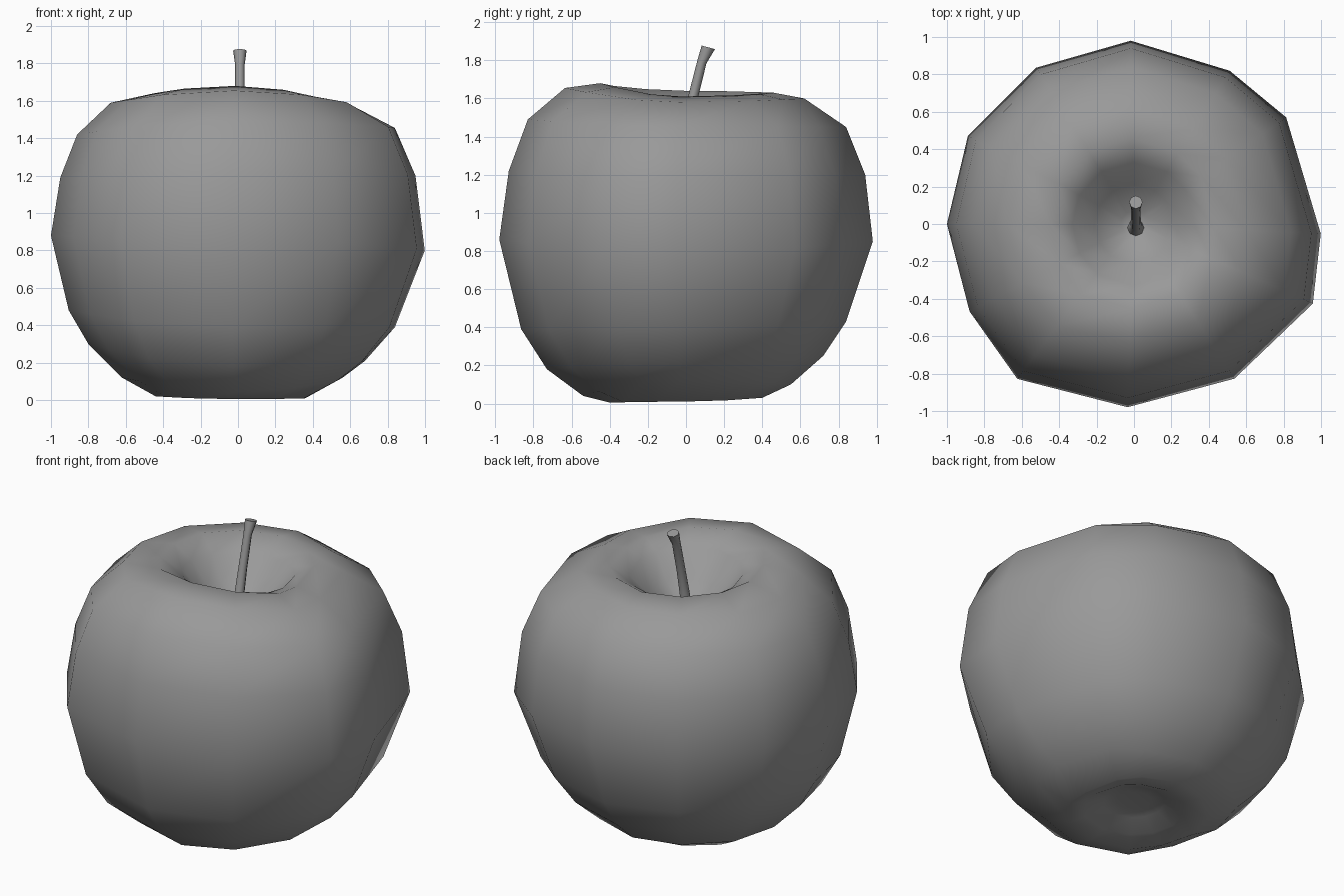
import bpy
import bmesh
from math import sin, cos, radians, pi
from mathutils import Vector

cube = bpy.data.objects.get("Cube")
if cube:
    bpy.data.objects.remove(cube)

grey = bpy.data.materials.new("mid grey")
grey.use_nodes = True
colour = (0.32, 0.32, 0.32, 1)
grey.diffuse_color = colour
grey.node_tree.nodes["Principled BSDF"].inputs["Base Color"].default_value = colour


def make_object(name, rings, start, end, angle):
    """Skin a list of point rings, closing each end with a fan to a centre point."""
    bm = bmesh.new()
    loops = [[bm.verts.new(p) for p in ring] for ring in rings]
    n = len(loops[0])
    for low, high in zip(loops, loops[1:]):
        for i in range(n):
            j = (i + 1) % n
            bm.faces.new((low[i], low[j], high[j], high[i]))
    first, last = bm.verts.new(start), bm.verts.new(end)
    for i in range(n):
        j = (i + 1) % n
        bm.faces.new((first, loops[0][j], loops[0][i]))
        bm.faces.new((last, loops[-1][i], loops[-1][j]))
    bmesh.ops.recalc_face_normals(bm, faces=bm.faces)
    mesh = bpy.data.meshes.new(name)
    bm.to_mesh(mesh)
    bm.free()
    mesh.materials.append(grey)
    obj = bpy.data.objects.new(name, mesh)
    bpy.context.collection.objects.link(obj)
    bpy.ops.object.select_all(action="DESELECT")
    obj.select_set(True)
    bpy.context.view_layer.objects.active = obj
    bpy.ops.object.shade_smooth_by_angle(angle=radians(angle))
    return obj


# Outer profiles of the four sides, bottom to rim, as (radius, height)
left = [(.36, .01), (.56, .12), (.68, .21), (.84, .39), (1, .8),
        (.95, 1.2), (.84, 1.455), (.6, 1.58), (.43, 1.61)]
back = [(.4, .03), (.55, .1), (.72, .25), (.84, .43), (.98, .85),
        (.94, 1.2), (.84, 1.45), (.62, 1.6), (.46, 1.63)]
right = [(.44, .02), (.62, .12), (.8, .3), (.905, .48), (1, .88),
         (.95, 1.19), (.86, 1.42), (.68, 1.59), (.45, 1.64)]
front = [(.4, .005), (.54, .04), (.73, .18), (.865, .39), (.98, .86),
         (.93, 1.22), (.83, 1.49), (.635, 1.655), (.45, 1.68)]

# Irregular twelve-sided outline: direction in degrees and swell
outline = [(-3, 1), (35, 1), (58, .98), (91, 1), (122, 1), (152, 1.01),
           (180, 1), (208, 1), (233, 1.05), (268, 1), (303, 1), (336, 1.05)]


def side_point(k, degrees):
    """Blend the two nearest side profiles in one direction."""
    a = radians(degrees)
    c, s = cos(a), sin(a)
    px = Vector((left if c > 0 else right)[k])
    py = Vector((back if s > 0 else front)[k])
    return px * c * c + py * s * s


def fruit_ring(k):
    points = []
    for degrees, swell in outline:
        r, z = side_point(k, degrees)
        a = radians(degrees)
        points.append((r * swell * cos(a), r * swell * sin(a), z))
    return points


def round_ring(r, z, tilt=0):
    return [(r * cos(radians(d)), r * sin(radians(d)),
             z - tilt * sin(radians(d))) for d, _ in outline]


# Fruit body with a base dimple and a stalk hollow
dimple = [round_ring(.1, .085), round_ring(.18, .075), round_ring(.29, .025)]
hollow = [round_ring(.33, 1.57, .02), round_ring(.21, 1.43), round_ring(.07, 1.34)]
rings = dimple + [fruit_ring(k) for k in range(len(front))] + hollow
make_object("fruit_body", rings, (0, 0, .08), (0, 0, 1.32), 80)

# Leaning stalk with a flared foot and tip
axis = Vector((0, .27, 1)).normalized()
across = Vector((1, 0, 0))
up = axis.cross(across)
stalk = [(-.02, 1.33, .045), (-.01, 1.4, .03), (.035, 1.6, .026),
         (.083, 1.79, .025), (.117, 1.868, .036)]
stalk_rings = []
for y, z, r in stalk:
    centre = Vector((.01, y, z))
    stalk_rings.append([centre + r * (cos(i * pi / 4) * across + sin(i * pi / 4) * up)
                        for i in range(8)])
make_object("stalk", stalk_rings, (.01, -.02, 1.33), (.01, .117, 1.868), 50)
